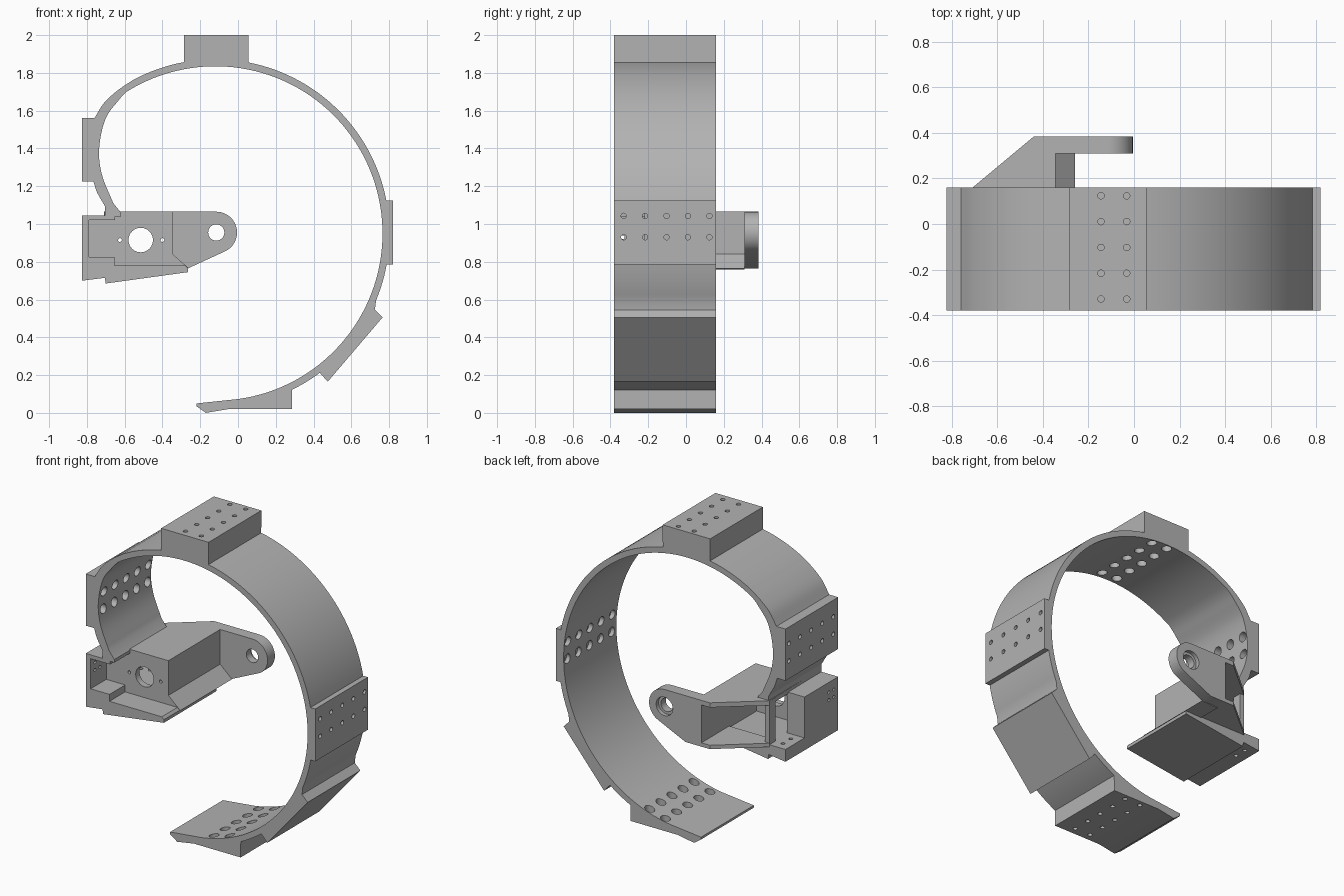
import bpy, bmesh
from math import cos, sin, pi, radians, atan2
from mathutils import Vector, Matrix

cube = bpy.data.objects.get("Cube")
if cube:
    bpy.data.objects.remove(cube)

GREY = (0.45, 0.45, 0.45, 1)
grey = bpy.data.materials.new("plain grey")
grey.use_nodes = True
grey.diffuse_color = GREY
grey.node_tree.nodes["Principled BSDF"].inputs["Base Color"].default_value = GREY

FRONT, BACK = -0.38, 0.16      # band depth
CX, CZ = -0.12, 0.95           # band centre


def make(name, bm):
    bmesh.ops.recalc_face_normals(bm, faces=bm.faces)
    mesh = bpy.data.meshes.new(name)
    bm.to_mesh(mesh)
    bm.free()
    mesh.materials.append(grey)
    ob = bpy.data.objects.new(name, mesh)
    bpy.context.collection.objects.link(ob)
    return ob


def prism(name, outline, lo, hi, axis="y"):
    """Extrude an xz outline along y, or an xy outline along z."""
    bm = bmesh.new()
    place = (lambda a, b: (a, lo, b)) if axis == "y" else (lambda a, b: (a, b, lo))
    face = bm.faces.new([bm.verts.new(place(a, b)) for a, b in outline])
    out = bmesh.ops.extrude_face_region(bm, geom=[face])
    move = Vector((0, hi - lo, 0)) if axis == "y" else Vector((0, 0, hi - lo))
    bmesh.ops.translate(bm, vec=move, verts=[v for v in out["geom"] if isinstance(v, bmesh.types.BMVert)])
    return make(name, bm)


def box(name, x0, x1, y0, y1, z0, z1):
    return prism(name, [(x0, z0), (x1, z0), (x1, z1), (x0, z1)], y0, y1)


def drill(ob, holes):
    """Cut round holes, each given as start point, end point and radius."""
    for tier in sorted({h[2] for h in holes}):
        bm = bmesh.new()
        for a, b, r in holes:
            if r != tier:
                continue
            a, b = Vector(a), Vector(b)
            turn = (b - a).to_track_quat("Z", "Y").to_matrix().to_4x4()
            bmesh.ops.create_cone(bm, cap_ends=True, segments=24, radius1=r, radius2=r,
                                  depth=(b - a).length,
                                  matrix=Matrix.Translation((a + b) / 2) @ turn)
        cutter = make("cutter", bm)
        cutter.hide_render = True
        mod = ob.modifiers.new("holes", "BOOLEAN")
        mod.object, mod.operation, mod.solver = cutter, "DIFFERENCE", "EXACT"
        graph = bpy.context.evaluated_depsgraph_get()
        cut = bpy.data.meshes.new_from_object(ob.evaluated_get(graph))
        ob.modifiers.clear()
        ob.data = cut
        bpy.data.objects.remove(cutter)


def smooth(ob):
    bpy.ops.object.select_all(action="DESELECT")
    ob.select_set(True)
    bpy.context.view_layer.objects.active = ob
    bpy.ops.object.shade_smooth_by_angle(angle=radians(25))


def arc(cx, cz, r, start, end, n):
    return [(cx + r * cos(start + (end - start) * i / n),
             cz + r * sin(start + (end - start) * i / n)) for i in range(n + 1)]


def outer(p, q, n):
    """Band outer arc between the directions of two points."""
    a, b = (atan2(z - CZ, x - CX) for x, z in (p, q))
    return arc(CX, CZ, 0.922, a, b, n)


def curve(points, n=6):
    """Smooth path through points."""
    pts = [Vector(p) for p in points]
    pts = [2 * pts[0] - pts[1]] + pts + [2 * pts[-1] - pts[-2]]
    path = []
    for a, b, c, d in zip(pts, pts[1:], pts[2:], pts[3:]):
        for i in range(n):
            t = i / n
            path.append(tuple(0.5 * (2 * b + (c - a) * t + (2 * a - 5 * b + 4 * c - d) * t * t
                                     + (3 * b - a - 3 * c + d) * t ** 3)))
    return path + [tuple(pts[-2])]


# Open band with raised mounting pads
outline = [(-0.22, 0.05), (-0.22, 0.035), (-0.17, 0), (-0.05, 0.02), (0.285, 0.02)]
outline += outer((0.285, 0.124), (0.435, 0.21), 5)
outline += [(0.475, 0.165), (0.765, 0.505), (0.725, 0.545)]
outline += outer((0.74, 0.59), (0.788, 0.785), 6)
outline += [(0.82, 0.785), (0.82, 1.125)]
outline += outer((0.788, 1.125), (0.055, 1.858), 30)
outline += [(0.055, 2), (-0.285, 2)]
outline += outer((-0.285, 1.858), (-0.5, 1.79), 6)
outline += curve([(-0.56, 1.76), (-0.64, 1.705), (-0.71, 1.64), (-0.76, 1.56)], 5)
outline += [(-0.825, 1.56), (-0.825, 1.225)]
outline += curve([(-0.765, 1.225), (-0.745, 1.165), (-0.705, 1.095)], 4)
outline += [(-0.705, 1.04), (-0.62, 1.04), (-0.62, 1.06)]
outline += curve([(-0.66, 1.11), (-0.72, 1.26), (-0.735, 1.4), (-0.7, 1.56), (-0.62, 1.67)])
outline += arc(CX, CZ, 0.885, radians(122), radians(-82), 80)
band = prism("band", outline, FRONT, BACK)

# Two rows of five counterbored holes through each pad
holes = []
for row in range(5):
    y = -0.33 + 0.1135 * row
    for k in (0, 0.113):
        pads = [((0.82, y, 0.93 + k), (-1, 0, 0), 0.03),
                ((-0.145 + k, y, 2), (0, 0, -1), 0.04),
                ((-0.825, y, 1.34 + k), (1, 0, 0), 0.04),
                ((0.06 + k, y, 0.02), (0, 0, 1), 0.025)]
        for p, d, skin in pads:
            p, d = Vector(p), Vector(d)
            holes.append((p - d * 0.05, p + d * 0.25, 0.014))
            holes.append((p + d * skin, p + d * 0.25, 0.03))
drill(band, holes)
smooth(band)

# Bracket floor with sloping underside
floor = prism("bracket_floor", [(-0.825, 0.78), (-0.825, 0.70), (-0.705, 0.715), (-0.70, 0.685),
                                (-0.265, 0.745), (-0.265, 0.765), (-0.28, 0.78)], FRONT, BACK)
drill(floor, [((-0.765, y, 0.6), (-0.765, y, 0.9), 0.012) for y in (0.02, 0.1)])

# Bracket wall with a large opening and two screw holes
wall = box("bracket_front_wall", -0.705, -0.345, -0.22, -0.18, 0.76, 1.065)
drill(wall, [((x, -0.3, 0.915), (x, -0.1, 0.915), r)
             for x, r in ((-0.515, 0.065), (-0.625, 0.01), (-0.4, 0.01))])
smooth(wall)

# Bracket side wall with flared foot, roof, and open rear webs
prism("bracket_side_wall", [(-0.38, 0.76), (-0.26, 0.765), (-0.345, 0.84),
                            (-0.345, 1.065), (-0.38, 1.065)], -0.22, 0.31)
prism("bracket_roof", [(-0.705, -0.22), (-0.345, -0.22), (-0.345, 0.385),
                       (-0.44, 0.385), (-0.71, 0.16)], 1.035, 1.065, "z")
prism("bracket_lower_web", [(-0.71, 0.1), (-0.345, 0.1), (-0.345, 0.385),
                            (-0.44, 0.385), (-0.71, 0.16)], 0.765, 0.79, "z")
box("bracket_rear_post", -0.71, -0.68, 0.1, BACK, 0.77, 1.06)

# Corner housing with an open front pocket
side = box("housing_side", -0.825, -0.79, FRONT, -0.035, 0.71, 1.045)
drill(side, [((-0.9, y, z), (-0.7, y, z), 0.01) for y in (-0.335, -0.285) for z in (0.93, 0.98)])
box("housing_top", -0.825, -0.65, FRONT, -0.035, 1.02, 1.045)
box("housing_step", -0.825, -0.655, FRONT, -0.2, 0.75, 0.825)
box("housing_back", -0.8, -0.7, -0.22, -0.035, 0.75, 1.04)

# Pivot arm with rounded end and counterbored eye
arm = prism("pivot_arm", [(-0.38, 1.065)] + arc(-0.115, 0.955, 0.11, pi / 2, radians(-65), 24)
            + [(-0.265, 0.765), (-0.38, 0.765)], 0.31, 0.385)
drill(arm, [((-0.115, 0.2, 0.955), (-0.115, 0.5, 0.955), 0.043),
            ((-0.115, 0.36, 0.955), (-0.115, 0.5, 0.955), 0.06)])
smooth(arm)
